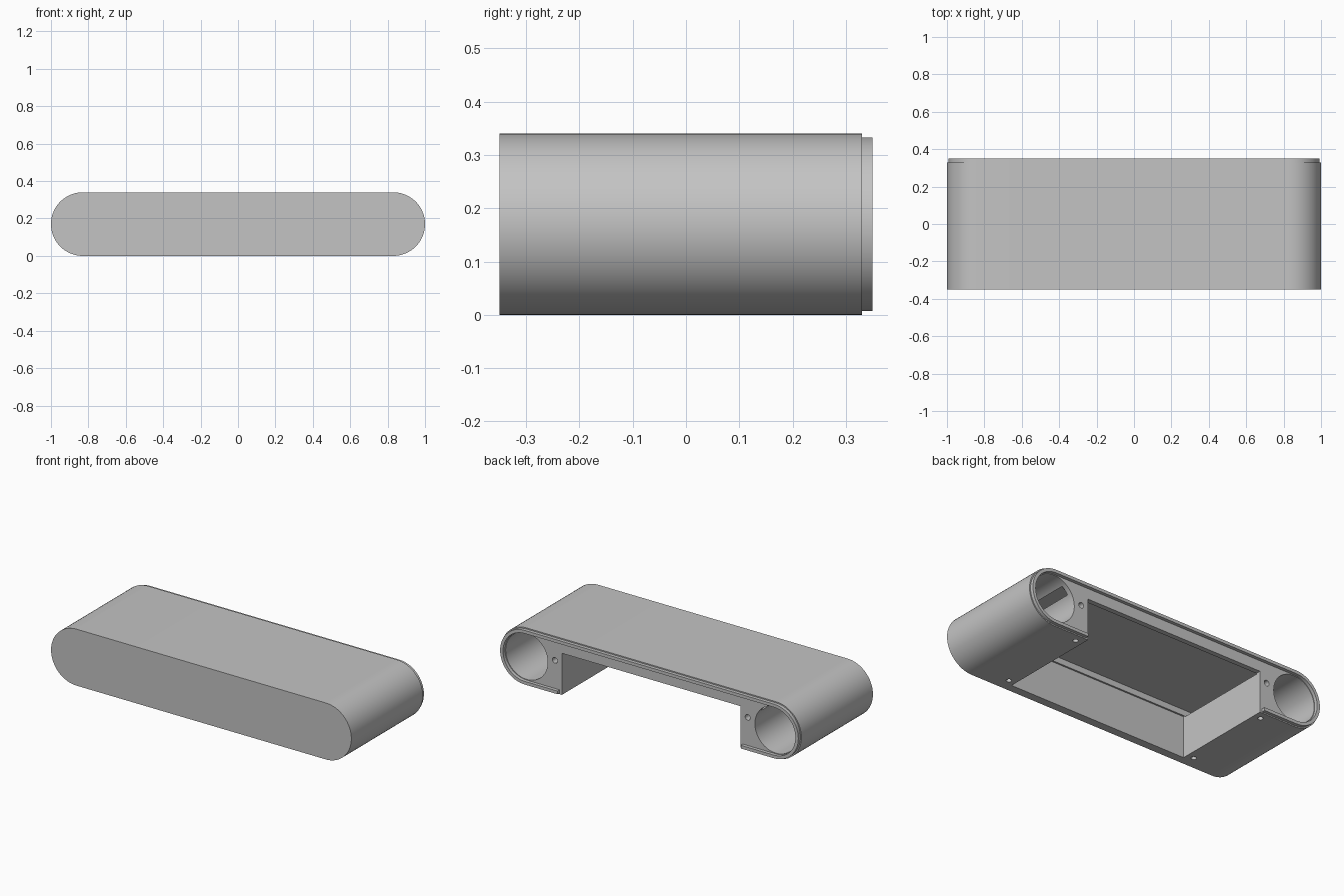
import bpy, bmesh, math
from mathutils import Matrix

cube = bpy.data.objects.get("Cube")
if cube:
    bpy.data.objects.remove(cube, do_unlink=True)

HALF, RAD = 0.83, 0.17          # end-arc centre and radius
FRONT, BACK, LIP = -0.35, 0.33, 0.35

grey = bpy.data.materials.new("plain grey")
grey.use_nodes = True
colour = (0.55, 0.55, 0.55, 1)
grey.diffuse_color = colour
grey.node_tree.nodes["Principled BSDF"].inputs["Base Color"].default_value = colour


def finish(name, bm):
    bmesh.ops.recalc_face_normals(bm, faces=bm.faces)
    mesh = bpy.data.meshes.new(name)
    bm.to_mesh(mesh)
    bm.free()
    mesh.materials.append(grey)
    obj = bpy.data.objects.new(name, mesh)
    bpy.context.collection.objects.link(obj)
    return obj


def stadium(name, inset, y0, y1, steps=32):
    """Round-ended bar running from y0 to y1."""
    bm = bmesh.new()
    r = RAD - inset
    ring = []
    for side in (1, -1):
        for i in range(steps + 1):
            a = math.pi * i / steps - math.pi / 2
            ring.append(bm.verts.new((side * (HALF + r * math.cos(a)), y0,
                                      RAD + side * r * math.sin(a))))
    face = bm.faces.new(ring)
    new = bmesh.ops.extrude_face_region(bm, geom=[face])["geom"]
    bmesh.ops.translate(bm, vec=(0, y1 - y0, 0),
                        verts=[v for v in new if isinstance(v, bmesh.types.BMVert)])
    return finish(name, bm)


def box(name, low, high):
    bm = bmesh.new()
    bmesh.ops.create_cube(bm, size=1)
    for v in bm.verts:
        v.co = [low[k] if v.co[k] < 0 else high[k] for k in range(3)]
    return finish(name, bm)


def rod(name, r, centre, length, along_y, sides):
    bm = bmesh.new()
    turn = Matrix.Rotation(math.pi / 2, 4, 'X') if along_y else Matrix()
    bmesh.ops.create_cone(bm, cap_ends=True, segments=sides, radius1=r, radius2=r,
                          depth=length, matrix=Matrix.Translation(centre) @ turn)
    return finish(name, bm)


def carve(obj, cutters):
    """Subtract the cutters, keep the plain result and drop the helpers."""
    for c in cutters:
        c.hide_render = True
        mod = obj.modifiers.new("cut", 'BOOLEAN')
        mod.operation, mod.solver, mod.object = 'DIFFERENCE', 'EXACT', c
    bpy.context.view_layer.update()
    graph = bpy.context.evaluated_depsgraph_get()
    mesh = bpy.data.meshes.new_from_object(obj.evaluated_get(graph))
    obj.modifiers.clear()
    obj.data = mesh
    for c in cutters:
        bpy.data.objects.remove(c, do_unlink=True)
    bpy.ops.object.select_all(action='DESELECT')
    obj.select_set(True)
    bpy.context.view_layer.objects.active = obj
    bpy.ops.object.shade_smooth_by_angle(angle=math.radians(30))


# Main shell: open pocket underneath, shallow channel above it
body = stadium("body_shell", 0, FRONT, BACK)
cuts = [box("pocket_cutter", (-0.595, -0.30, -0.1), (0.595, 0.5, 0.25)),
        box("channel_cutter", (-0.78, -0.29, 0.245), (0.78, 0.30, 0.285))]
for s in (-1, 1):
    # End tubes, back screw holes and underside screw holes
    cuts.append(rod("tube_cutter", 0.14, (s * HALF, 0.10, RAD), 0.8, True, 64))
    cuts.append(rod("back_hole_cutter", 0.017, (s * 0.642, 0.33, 0.195), 0.2, True, 24))
    for y in (-0.27, 0.28):
        cuts.append(rod("base_hole_cutter", 0.015, (s * 0.64, y, 0), 0.16, False, 24))
carve(body, cuts)

# Raised lip around the open back
lip = stadium("back_lip", 0.007, BACK - 0.005, LIP)
carve(lip, [stadium("lip_cutter", 0.026, 0.2, 0.5),
            box("lip_gap_cutter", (-0.61, 0.2, -0.1), (0.61, 0.5, 0.2))])
